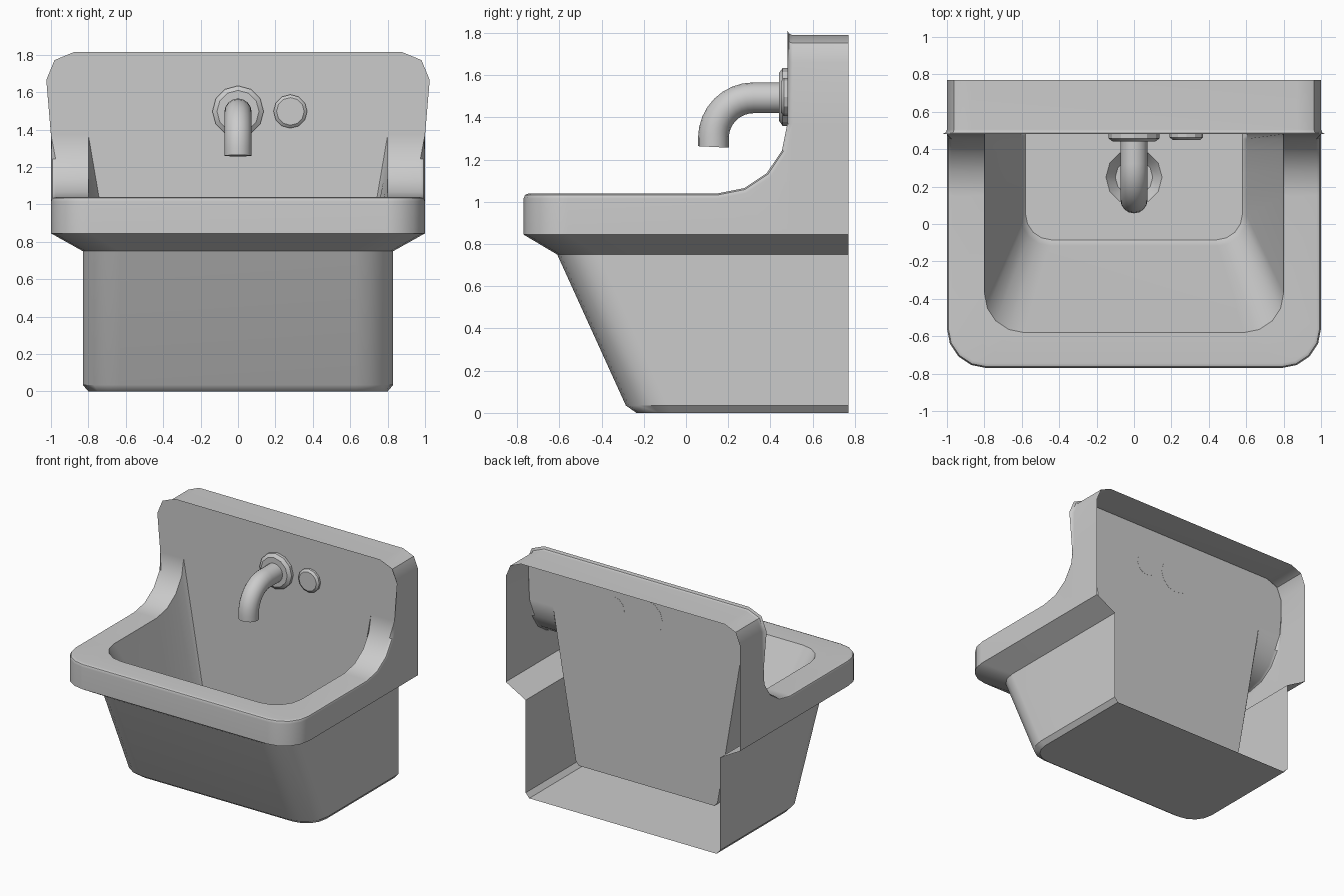
import bpy, bmesh
from math import sin, cos, pi

if "Cube" in bpy.data.objects:
    bpy.data.objects.remove(bpy.data.objects["Cube"])

BACK, WALL = 0.77, 0.48          # open back plane, splash front plane
# arm profile (y, z): quarter arc sweeping from the splash down to the rim
ARM = [(0.15 + 0.33 * sin(a), 1.37 - 0.33 * cos(a)) for a in [pi / 8 * i for i in (4, 3, 2, 1, 0)]]


def u_loop(bm, w, front, z, r, back=False, rise=False):
    """U-shaped row of vertices: right side, rounded front corners, left side."""
    half = [(w, BACK, ARM[0][1] if rise else z)] if back else []
    half += [(w, y, h if rise else z) for y, h in ARM]
    half += [(w - r + r * cos(t), front + r - r * sin(t), z) for t in [pi / 8 * i for i in range(5)]]
    pts = half + [(-x, y, z) for x, y, z in reversed(half)]
    return [bm.verts.new(p) for p in pts]


def strip(bm, a, b, closed=False):
    n = len(a)
    for i in range(n if closed else n - 1):
        j = (i + 1) % n
        bm.faces.new((a[i], a[j], b[j], b[i]))


def finish(bm, name, angle=0.6):
    me = bpy.data.meshes.new(name)
    bm.to_mesh(me)
    bm.free()
    ob = bpy.data.objects.new(name, me)
    bpy.context.collection.objects.link(ob)
    bpy.ops.object.select_all(action='DESELECT')
    ob.select_set(True)
    bpy.context.view_layer.objects.active = ob
    bpy.ops.object.shade_smooth_by_angle(angle=angle)
    ob.modifiers.new("weighted_normals", 'WEIGHTED_NORMAL').keep_sharp = True
    return ob


def lofted_rings(name, rings, angle=0.6):
    """Closed rings of points joined into a capped solid."""
    bm = bmesh.new()
    rows = [[bm.verts.new(p) for p in ring] for ring in rings]
    for a, b in zip(rows, rows[1:]):
        strip(bm, a, b, True)
    bm.faces.new(rows[0])
    bm.faces.new(rows[-1])
    bmesh.ops.recalc_face_normals(bm, faces=bm.faces)
    return finish(bm, name, angle)


# --- Sink: one open-backed skin ---
bm = bmesh.new()

# casing, flare and outer rim
outer_rows = [u_loop(bm, w, f, z, r, back=True) for w, f, z, r in (
    (0.80, -0.235, 0.0, 0.17), (0.83, -0.285, 0.035, 0.2),
    (0.83, -0.61, 0.75, 0.2), (1.0, -0.77, 0.845, 0.21))]
outer = u_loop(bm, 1.0, -0.77, 1.04, 0.21, back=True, rise=True)
outer_rows.append(outer)
for a, b in zip(outer_rows, outer_rows[1:]):
    strip(bm, a, b)
bm.faces.new(outer_rows[0])

# rim top and basin walls
inner = u_loop(bm, 0.8, -0.58, 1.04, 0.21, rise=True)
wall = u_loop(bm, 0.605, -0.117, 0.23, 0.16)
floor = u_loop(bm, 0.58, -0.085, 0.2, 0.14)
strip(bm, outer[1:-1], inner)
strip(bm, inner, wall)
strip(bm, wall, floor)

# splash: rounded outline, swept to the back, with one front panel
corner = [(1.0, 1.66), (0.962, 1.752), (0.87, 1.79)]
outline = corner + [(-x, z) for x, z in reversed(corner)]
front = [outer[1]] + [bm.verts.new((x, WALL, z)) for x, z in outline] + [outer[-2]]
rear = [outer[0]] + [bm.verts.new((x, BACK, z)) for x, z in outline] + [outer[-1]]
strip(bm, front, rear)
bm.faces.new(front + [inner[-1], wall[-1], floor[-1], floor[0], wall[0], inner[0]])

# drain funnel, and basin floor around it
top, low = [[bm.verts.new((r * cos(k * pi / 6), 0.25 + r * sin(k * pi / 6), z)) for k in range(12)]
            for r, z in ((0.15, 0.2), (0.1, 0.13))]
strip(bm, top, low, True)
bm.faces.new(low)
edges = [bm.edges.get((ring[i], ring[i - 1])) for ring in (floor, top) for i in range(len(ring))]
bmesh.ops.triangle_fill(bm, edges=edges, use_beauty=True)

# soft edge along the rim, arms and splash
chain = outer[1:-1]
soft = [bm.edges.get(p) for c in (chain, front) for p in zip(c, c[1:])]
bmesh.ops.bevel(bm, geom=soft, offset=0.025, segments=2, profile=0.5, affect='EDGES')

bmesh.ops.recalc_face_normals(bm, faces=bm.faces)
base = min(bm.faces, key=lambda f: f.calc_center_median().z)
if base.normal.z > 0:
    bmesh.ops.reverse_faces(bm, faces=bm.faces)
finish(bm, "sink")


# --- Wall fittings ---
def wall_disc(name, x, r, depth):
    rings = [[(x + q * sin(k * pi / 6), y, 1.497 + q * cos(k * pi / 6)) for k in range(12)]
             for q, y in ((r, WALL + 0.001), (r, WALL - depth * 0.55), (r * 0.82, WALL - depth))]
    lofted_rings(name, rings, 0.5)


wall_disc("spout_flange", 0.0, 0.137, 0.04)
wall_disc("push_button", 0.28, 0.09, 0.03)

# --- Spout: round tube swept along a bend in the y-z plane ---
path = [(WALL, 1.493, 0.0)]
path += [(0.32 - 0.19 * sin(a), 1.303 + 0.19 * cos(a), a) for a in [pi / 16 * i for i in range(9)]]
path += [(0.13, 1.26, pi / 2 - 0.05)]
R = 0.073
lofted_rings("spout", [[(R * cos(t), y + R * sin(t) * -sin(a), z + R * sin(t) * cos(a))
                        for t in [k * pi / 8 for k in range(16)]] for y, z, a in path])
